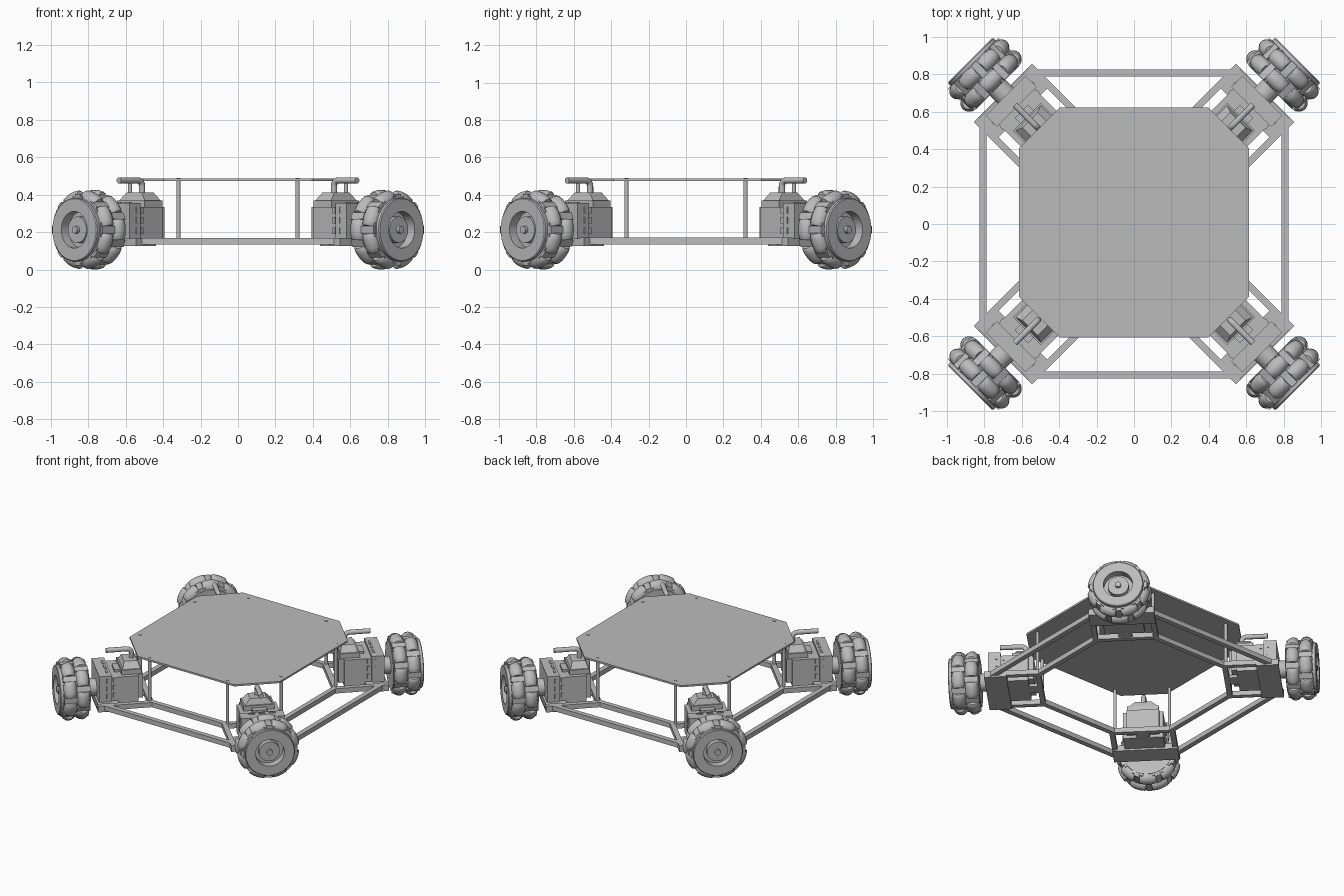
import bpy, bmesh, math
from mathutils import Matrix, Vector

if "Cube" in bpy.data.objects:
    bpy.data.objects.remove(bpy.data.objects["Cube"])

GREY = bpy.data.materials.new("plain_grey")
GREY.diffuse_color = (0.5, 0.5, 0.5, 1)
GREY.use_nodes = True
GREY.node_tree.nodes["Principled BSDF"].inputs["Base Color"].default_value = GREY.diffuse_color
WZ = 0.213                      # wheel axle height


def box(bm, x0, x1, y0, y1, z0, z1, top=None, m=Matrix()):
    """Box; top=(sx, sy) tapers the upper face."""
    vs = bmesh.ops.create_cube(bm, size=1)["verts"]
    c = Vector(((x0 + x1) / 2, (y0 + y1) / 2, (z0 + z1) / 2))
    for v in vs:
        sx, sy = top if top and v.co.z > 0 else (1, 1)
        v.co = m @ (c + Vector((v.co.x * (x1 - x0) * sx,
                                v.co.y * (y1 - y0) * sy, v.co.z * (z1 - z0))))


def lathe(bm, profile, n, m=Matrix()):
    """Revolve (x, radius) points around the x axis, closing the poles."""
    rings = []
    for x, r in profile:
        if r == 0:
            rings.append([bm.verts.new(m @ Vector((x, 0, 0)))])
        else:
            rings.append([bm.verts.new(m @ Vector((x, r * math.cos(a), r * math.sin(a))))
                          for a in (2 * math.pi * i / n for i in range(n))])
    for a, b in zip(rings, rings[1:]):
        for i in range(n):
            j = (i + 1) % n
            q = [a[i % len(a)], a[j % len(a)], b[j % len(b)], b[i % len(b)]]
            bm.faces.new(list(dict.fromkeys(q)))


def finish(bm, name):
    bmesh.ops.recalc_face_normals(bm, faces=bm.faces[:])
    for f in bm.faces:
        f.smooth = True
    for e in bm.edges:
        e.smooth = len(e.link_faces) == 2 and e.calc_face_angle(0) < math.radians(35)
    me = bpy.data.meshes.new(name)
    bm.to_mesh(me)
    bm.free()
    me.materials.append(GREY)
    return me


def place(data, name, angle=0):
    ob = bpy.data.objects.new(name, data)
    ob.matrix_world = Matrix.Rotation(angle, 4, 'Z')
    bpy.context.collection.objects.link(ob)


def make(name, fn):
    bm = bmesh.new()
    fn(bm)
    return finish(bm, name)


# Chamfered top deck
def deck(bm):
    a, b, yo = 0.615, 0.395, 0.008
    pts = [(a, -b), (a, b), (b, a), (-b, a), (-a, b), (-a, -b), (-b, -a), (b, -a)]
    f = bm.faces.new([bm.verts.new((x, y + yo, 0.474)) for x, y in pts])
    g = bmesh.ops.extrude_face_region(bm, geom=[f])["geom"]
    bmesh.ops.translate(bm, vec=(0, 0, 0.013),
                        verts=[v for v in g if isinstance(v, bmesh.types.BMVert)])


place(make("top_deck", deck), "top_deck")


# Chassis side: outer rail, inner rail and two deck posts (+x side)
def side(bm):
    box(bm, 0.788, 0.824, -0.55, 0.55, 0.135, 0.17)
    box(bm, 0.562, 0.597, -0.31, 0.31, 0.135, 0.17)
    for s in (-1, 1):
        m = Matrix.Translation((0.577, s * 0.318, 0)) @ Matrix.Rotation(-math.pi / 2, 4, 'Y')
        lathe(bm, [(0.15, 0), (0.15, 0.011), (0.489, 0.011), (0.489, 0)], 12, m)


# Corner mount: x points outwards along the diagonal
def mount(bm):
    for s in (-1, 1):
        y0, y1 = sorted((s * 0.185, s * 0.22))
        box(bm, 0.61, 0.99, y0, y1, 0.135, 0.17)
    box(bm, 0.61, 0.645, -0.2, 0.2, 0.135, 0.17)
    box(bm, 0.84, 0.99, -0.22, 0.22, 0.125, 0.136)
    box(bm, 0.84, 0.985, -0.19, 0.19, 0.136, 0.165)
    box(bm, 0.64, 0.85, -0.045, 0.045, 0.14, 0.16)


# Gearbox housing with tab joints
def housing(bm):
    box(bm, 0.70, 0.89, -0.135, 0.135, 0.138, 0.335)
    box(bm, 0.885, 0.97, -0.15, 0.15, 0.138, 0.355)
    for s in (-1, 1):
        for z in (0.19, 0.245, 0.30):
            y0, y1 = sorted((s * 0.13, s * 0.141))
            box(bm, 0.855, 0.873, y0, y1, z, z + 0.035)
            y0, y1 = sorted((s * 0.145, s * 0.155))
            box(bm, 0.905, 0.92, y0, y1, z, z + 0.035)
    for y in (-0.09, -0.02, 0.05):
        box(bm, 0.90, 0.915, y, y + 0.045, 0.35, 0.36)


# Motor with stepped, tapered cap
def motor(bm):
    box(bm, 0.665, 0.72, -0.11, 0.11, 0.16, 0.335)
    box(bm, 0.675, 0.81, -0.105, 0.105, 0.33, 0.37)
    box(bm, 0.68, 0.80, -0.095, 0.095, 0.37, 0.412, (0.75, 0.6))
    box(bm, 0.80, 0.85, -0.05, 0.05, 0.33, 0.352)


# Wheel hub: side plates, recessed centre and axle
def hub(bm):
    m = Matrix.Translation((0, 0, WZ))
    lathe(bm, [(1.03, 0), (1.03, 0.165), (1.05, 0.165), (1.05, 0.125), (1.115, 0.125),
               (1.115, 0.15), (1.135, 0.15), (1.135, 0.125), (1.212, 0.125),
               (1.212, 0.17), (1.232, 0.17), (1.237, 0.165), (1.237, 0.098),
               (1.18, 0.098), (1.18, 0.07), (1.215, 0.07), (1.215, 0)], 40, m)
    lathe(bm, [(1.2, 0), (1.2, 0.02), (1.235, 0.02), (1.235, 0)], 16, m)
    lathe(bm, [(0.96, 0), (0.96, 0.06), (1.035, 0.06), (1.035, 0)], 24, m)


N = 8                           # rollers per row


def rows():
    for k, x in enumerate((1.08, 1.168)):
        for i in range(N):
            yield Matrix.Translation((x, 0, WZ)) @ Matrix.Rotation(
                2 * math.pi * (i + k / 2) / N, 4, 'X')


# Two staggered rows of barrel rollers
def rollers(bm):
    turn = Matrix.Translation((0, 0, -0.167)) @ Matrix.Rotation(math.pi / 2, 4, 'Z')
    prof = [(-0.056, 0), (-0.056, 0.033), (-0.05, 0.039), (-0.025, 0.0445), (0, 0.046),
            (0.025, 0.0445), (0.05, 0.039), (0.056, 0.033), (0.056, 0)]
    for m in rows():
        lathe(bm, prof, 16, m @ turn)


# Brackets that hold the rollers
def brackets(bm):
    for m in rows():
        m = m @ Matrix.Rotation(math.pi / N, 4, 'X')
        box(bm, -0.024, 0.024, -0.012, 0.012, 0.11, 0.19, m=m)
        box(bm, -0.046, 0.046, -0.019, 0.019, 0.165, 0.192, m=m)
        for s in (-1, 1):
            box(bm, s * 0.04 - 0.007, s * 0.04 + 0.007, -0.038, 0.038, 0.12, 0.178, m=m)


# Bent cable pipe above the motor
def pipe():
    cu = bpy.data.curves.new("cable_pipe", 'CURVE')
    cu.dimensions = '3D'
    cu.bevel_depth = 0.017
    cu.bevel_resolution = 3
    cu.use_fill_caps = True
    pts = [(0.725, 0.40), (0.725, 0.445)]
    pts += [(0.755 - 0.03 * math.cos(a), 0.446 + 0.03 * math.sin(a))
            for a in (math.radians(d) for d in (20, 45, 70, 90))]
    pts += [(0.90, 0.476)]
    sp = cu.splines.new('POLY')
    sp.points.add(len(pts) - 1)
    for p, (x, z) in zip(sp.points, pts):
        p.co = (x, 0, z, 1)
    cu.materials.append(GREY)
    return cu


corner_parts = {n: make(n, f) for n, f in (
    ("corner_mount", mount), ("gearbox_housing", housing), ("motor", motor),
    ("wheel_hub", hub), ("wheel_rollers", rollers), ("roller_brackets", brackets))}
corner_parts["cable_pipe"] = pipe()
side_mesh = make("chassis_side", side)

# Four-fold repetition around the vertical axis
for q in range(4):
    place(side_mesh, f"chassis_side_{q + 1}", q * math.pi / 2)
    for name, data in corner_parts.items():
        place(data, f"{name}_{q + 1}", q * math.pi / 2 + math.pi / 4)
